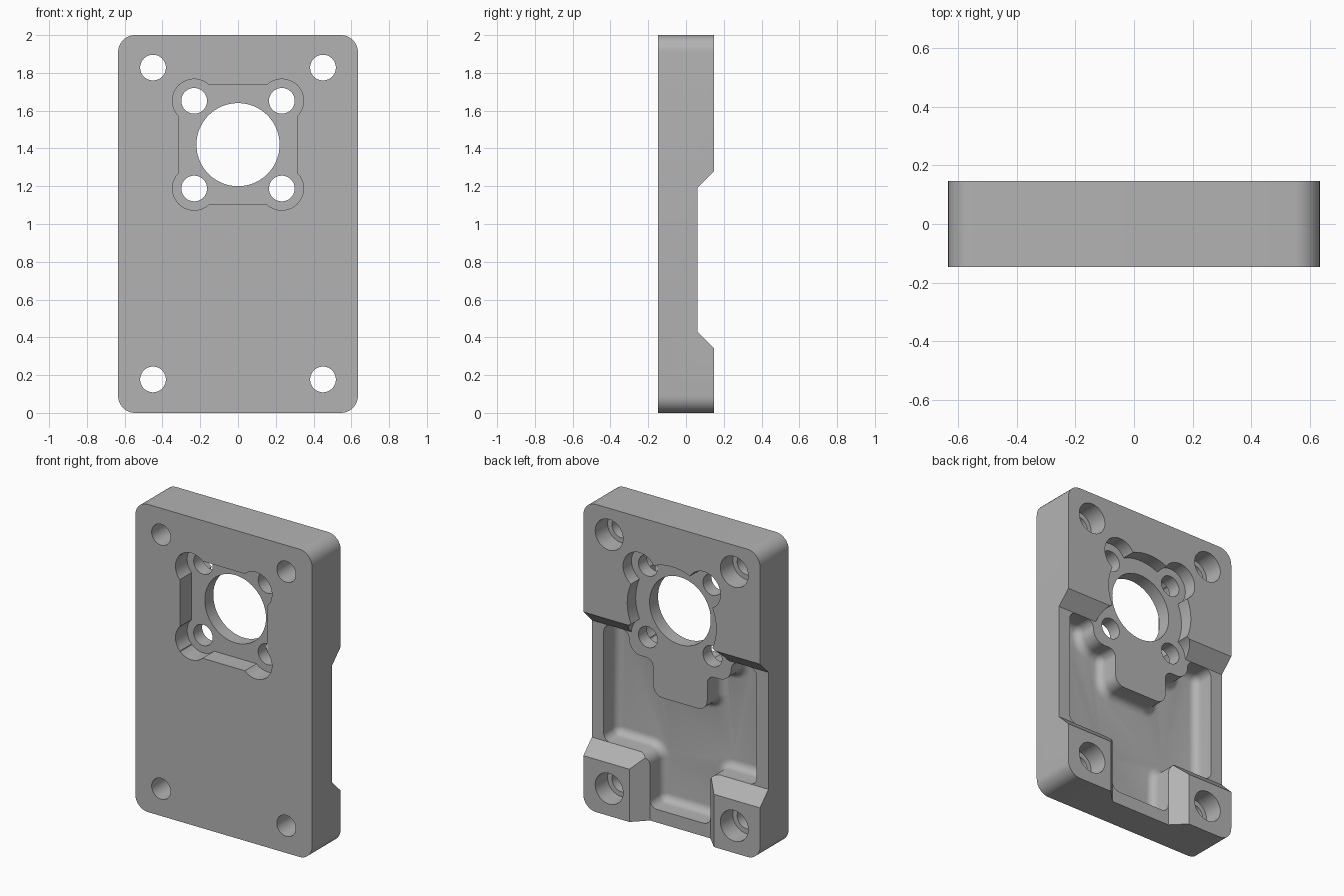
import bpy, bmesh, math

if "Cube" in bpy.data.objects:
    bpy.data.objects.remove(bpy.data.objects["Cube"], do_unlink=True)

W, T = 0.635, 0.147        # half width, half thickness
STEP, FLOOR = 0.06, -0.08  # level of the rear step and of the pocket floor
MID, LOBE = 1.42, 0.232    # height of the bore, offset of its screw holes
OUT = 0.25                 # cutters reach past the surfaces to here

grey = bpy.data.materials.new("grey_metal")
grey.use_nodes = True
grey.diffuse_color = (0.45, 0.45, 0.45, 1)
grey.node_tree.nodes["Principled BSDF"].inputs["Base Color"].default_value = (0.45, 0.45, 0.45, 1)


def loft(name, rings):
    """Closed solid through rings of 3D points with equal counts."""
    bm = bmesh.new()
    loops = [[bm.verts.new(p) for p in ring] for ring in rings]
    for a, b in zip(loops, loops[1:]):
        for i in range(len(a)):
            j = (i + 1) % len(a)
            bm.faces.new((a[i], a[j], b[j], b[i]))
    bm.faces.new(loops[0])
    bm.faces.new(loops[-1][::-1])
    bmesh.ops.recalc_face_normals(bm, faces=bm.faces)
    mesh = bpy.data.meshes.new(name)
    bm.to_mesh(mesh)
    bm.free()
    mesh.materials.append(grey)
    obj = bpy.data.objects.new(name, mesh)
    bpy.context.collection.objects.link(obj)
    return obj


def along_y(name, outline, y0, y1):
    return loft(name, [[(x, y, z) for x, z in outline] for y in (y0, y1)])


def circle(x, z, r, n=64):
    return [(x + r * math.cos(math.tau * i / n), z + r * math.sin(math.tau * i / n))
            for i in range(n)]


def rounded(corners, inset=0.0, n=8):
    """Counter-clockwise outline of (x, z, radius) corners, inset and rounded."""
    pts = []
    for i, (x, z, r) in enumerate(corners):
        px, pz, _ = corners[i - 1]
        qx, qz, _ = corners[(i + 1) % len(corners)]
        a, b = math.hypot(x - px, z - pz), math.hypot(qx - x, qz - z)
        ux, uz, vx, vz = (x - px) / a, (z - pz) / a, (qx - x) / b, (qz - z) / b
        turn = 1 if ux * vz - uz * vx > 0 else -1
        cx, cz = x - inset * (uz + vz), z + inset * (ux + vx)
        r = max(r - turn * inset, 0.002)
        ox, oz = cx - r * ux + r * vx, cz - r * uz + r * vz
        for k in range(n + 1):
            t = k / n * math.pi / 2
            s, c = math.sin(t), math.cos(t)
            pts.append((ox - r * vx * c + r * ux * s, oz - r * vz * c + r * uz * s))
    return pts


def cut(cutter):
    mod = plate.modifiers.new("cut", "BOOLEAN")
    mod.operation, mod.solver, mod.object = "DIFFERENCE", "EXACT", cutter
    bpy.context.view_layer.objects.active = plate
    bpy.ops.object.modifier_apply(modifier=mod.name)
    bpy.data.objects.remove(cutter, do_unlink=True)


# Plate with rounded corners
R = 0.09
plate = along_y("mounting_plate", rounded(
    [(-W, 0, R), (W, 0, R), (W, 2, R), (-W, 2, R)]), -T, T)

# Rear step with sloped ends, across the full width
rise = OUT - STEP
profile = [(STEP, 0.43), (STEP, 1.19), (OUT, 1.19 + rise), (OUT, 0.43 - rise)]
cut(loft("step_cutter", [[(x, y, z) for y, z in profile] for x in (-1, 1)]))

# Channel with sloped sides, between the two feet
FOOT = 0.217
profile = [(-FOOT, STEP), (FOOT, STEP), (FOOT + rise, OUT), (-FOOT - rise, OUT)]
cut(loft("channel_cutter", [[(x, y, z) for x, y in profile] for z in (-0.1, 0.8)]))

# Rear pocket around the feet and the bore pad, with a filleted floor
F = 0.05
half = [(FOOT, 0.085, F), (FOOT, 0.43, 0.07), (0.55, 0.43, F), (0.55, 1.19, F),
        (0.367, 1.19, F), (0.367, 1.053, 0.085), (0.195, 1.053, F), (0.195, 0.82, 0.07)]
corners = half + [(-x, z, r) for x, z, r in reversed(half)]
rings = [[(x, OUT, z) for x, z in rounded(corners)]]
for k in range(7):
    t = k / 6 * math.pi / 2
    rings.append([(x, FLOOR + F * (1 - math.sin(t)), z)
                  for x, z in rounded(corners, F * (1 - math.cos(t)))])
cut(loft("pocket_cutter", rings))

# Lobed recesses around the bore, front and rear
S = 0.315
square = [(-S, MID - S), (S, MID - S), (S, MID + S), (-S, MID + S)]
lobes = [(sx * LOBE, MID + sz * LOBE) for sx in (-1, 1) for sz in (-1, 1)]
cut(along_y("front_recess_cutter", square, -OUT, -0.027))
cut(along_y("rear_recess_cutter", circle(0, MID, 0.32), STEP, OUT))
for x, z in lobes:
    cut(along_y("front_lobe_cutter", circle(x, z, 0.115), -OUT, -0.027))
    cut(along_y("rear_lobe_cutter", circle(x, z, 0.118), STEP, OUT))

# Bore and its screw holes
cut(along_y("bore_cutter", circle(0, MID, 0.22, 96), -OUT, OUT))
for x, z in lobes:
    cut(along_y("screw_hole_cutter", circle(x, z, 0.068), -OUT, OUT))

# Counterbored corner holes
for x in (-0.45, 0.45):
    for z in (0.177, 1.828):
        cut(along_y("corner_hole_cutter", circle(x, z, 0.068), -OUT, OUT))
        cut(along_y("counterbore_cutter", circle(x, z, 0.1), 0.02, OUT))

bpy.ops.object.select_all(action="DESELECT")
plate.select_set(True)
bpy.context.view_layer.objects.active = plate
bpy.ops.object.shade_smooth_by_angle(angle=math.radians(30))
